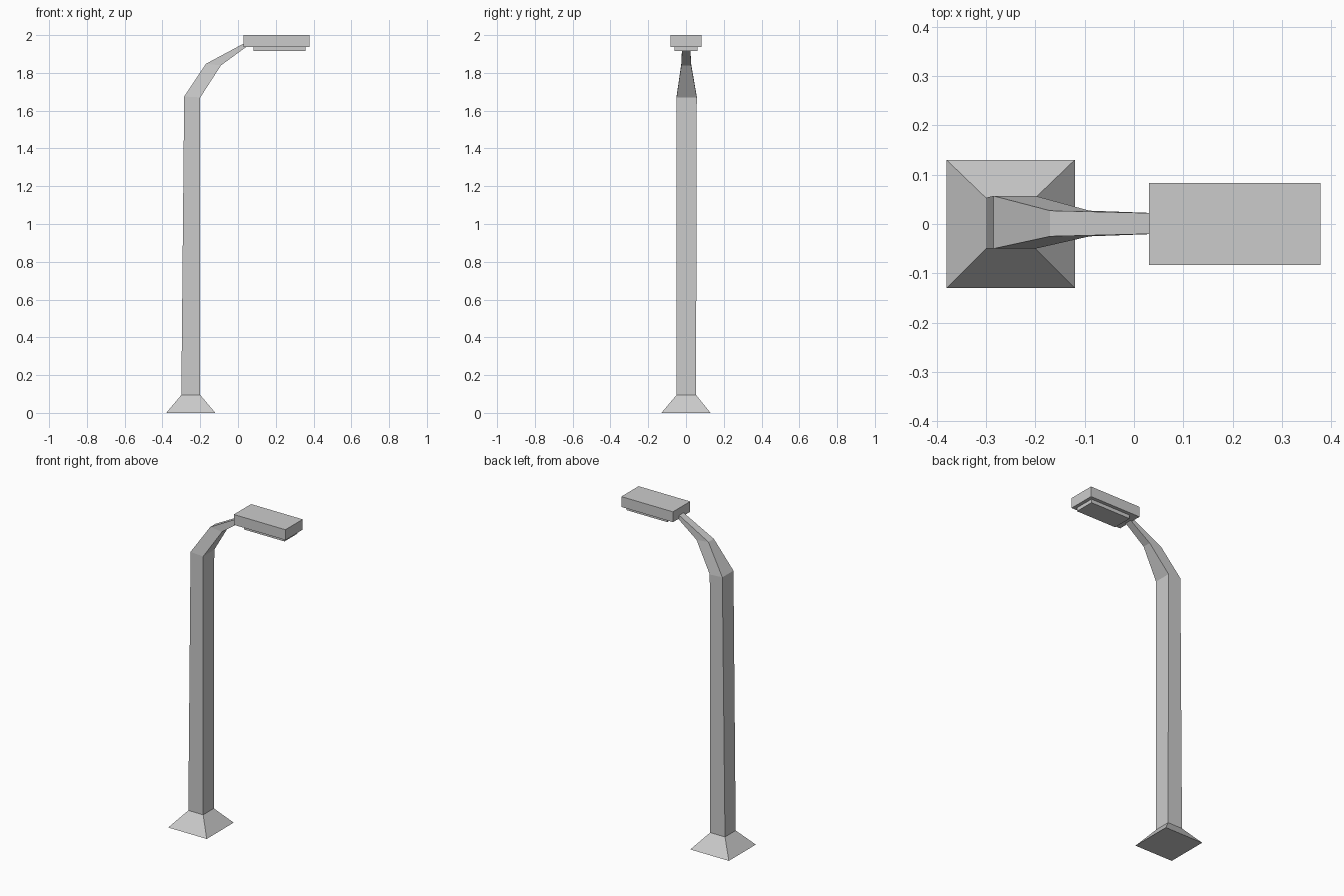
import bpy, bmesh

if "Cube" in bpy.data.objects:
    bpy.data.objects.remove(bpy.data.objects["Cube"])


def make_object(name, bm):
    bmesh.ops.recalc_face_normals(bm, faces=bm.faces)
    mesh = bpy.data.meshes.new(name)
    bm.to_mesh(mesh)
    bm.free()
    obj = bpy.data.objects.new(name, mesh)
    bpy.context.collection.objects.link(obj)
    return obj


def loft(name, sections):
    """Four-sided loft; section = (left x, left z, right x, right z, y min, y max)."""
    bm = bmesh.new()
    rings = []
    for xl, zl, xr, zr, y0, y1 in sections:
        corners = [(xl, y0, zl), (xr, y0, zr), (xr, y1, zr), (xl, y1, zl)]
        rings.append([bm.verts.new(c) for c in corners])
    for a, b in zip(rings, rings[1:]):
        for i in range(4):
            j = (i + 1) % 4
            bm.faces.new((a[i], a[j], b[j], b[i]))
    bm.faces.new(rings[0])
    bm.faces.new(rings[-1])
    return make_object(name, bm)


def box(name, x0, x1, half_y, z0, z1):
    return loft(name, [(x0, z, x1, z, -half_y, half_y) for z in (z0, z1)])


# Flared foot, square pole and tapering bent arm in one continuous loft
loft("pole", [
    (-0.38, 0.0, -0.12, 0.0, -0.13, 0.13),
    (-0.30, 0.095, -0.20, 0.095, -0.05, 0.053),
    (-0.285, 1.675, -0.20, 1.67, -0.05, 0.057),
    (-0.17, 1.848, -0.09, 1.84, -0.025, 0.027),
    (0.035, 1.958, 0.047, 1.94, -0.02, 0.022),
])

# Lamp housing and the light panel beneath it
box("lamp_head", 0.03, 0.378, 0.083, 1.937, 2.0)
box("light_panel", 0.083, 0.357, 0.062, 1.915, 1.937)
